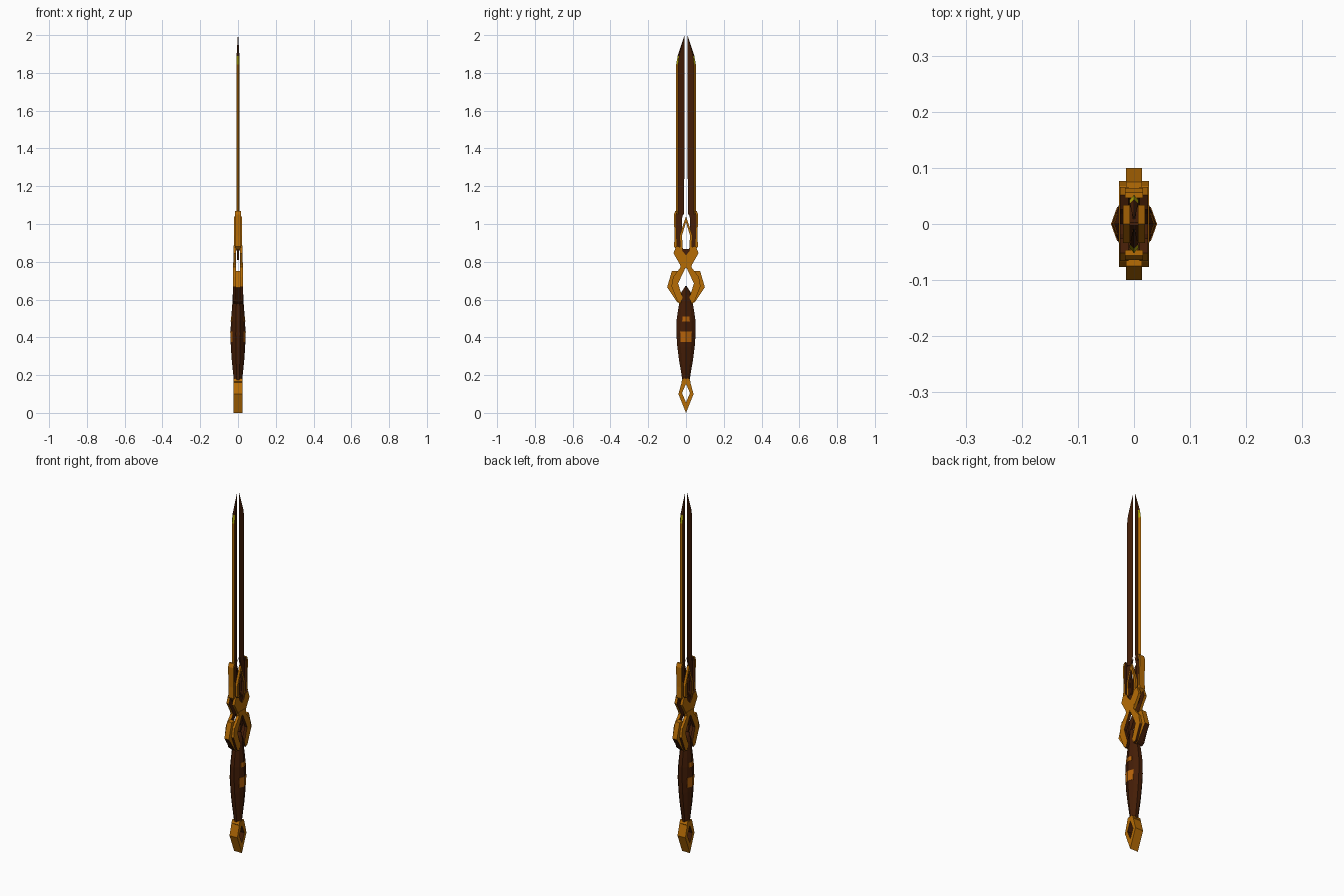
import bpy, bmesh

if "Cube" in bpy.data.objects:
    bpy.data.objects.remove(bpy.data.objects["Cube"])


def material(name, rgb):
    m = bpy.data.materials.new(name)
    m.diffuse_color = (*rgb, 1)
    m.use_nodes = True
    m.node_tree.nodes["Principled BSDF"].inputs["Base Color"].default_value = m.diffuse_color
    return m


GOLD = material("aged gold", (0.47, 0.15, 0.0015))
BROWN = material("dark brown", (0.058, 0.0125, 0.002))
ORANGE = material("copper inlay", (0.47, 0.125, 0.003))
YELLOW = material("yellow edge", (0.5, 0.42, 0.002))


def finish(bm, name, *mats):
    bmesh.ops.recalc_face_normals(bm, faces=bm.faces)
    me = bpy.data.meshes.new(name)
    bm.to_mesh(me)
    bm.free()
    for m in mats:
        me.materials.append(m)
    ob = bpy.data.objects.new(name, me)
    bpy.context.collection.objects.link(ob)
    return ob


def plate(name, pts, x1, mat, x0=None):
    """Extruded (y, z) outline, mirrored in y; also paired in x when x0 is given."""
    bm = bmesh.new()
    spans = [(-x1, x1)] if x0 is None else [(x0, x1), (-x1, -x0)]
    for a, b in spans:
        for s in (1, -1):
            lo = [bm.verts.new((a, s * y, z)) for y, z in pts]
            hi = [bm.verts.new((b, s * y, z)) for y, z in pts]
            bm.faces.new(lo)
            bm.faces.new(hi)
            for i in range(len(pts)):
                j = (i + 1) % len(pts)
                bm.faces.new((lo[i], lo[j], hi[j], hi[i]))
    return finish(bm, name, mat)


def darken_walls(ob, under=None):
    """Brown for faces turned to the inside, and for undersides below a height."""
    ob.data.materials.append(BROWN)
    for f in ob.data.polygons:
        n, c = f.normal, f.center
        if abs(n.x) < 0.5:
            inner = n.y * c.y < -1e-5
            low = under is not None and n.z < -0.2 and c.z < under
            if inner or low:
                f.material_index = 1
        elif n.x * c.x < 0:
            f.material_index = 1


def loft(name, rings, section, mat, grow=0):
    """Skin rings of (z, x radius, y radius) with a unit cross-section."""
    bm = bmesh.new()
    rows = []
    for z, a, b in rings:
        rows.append([bm.verts.new((a * u + (grow if u > 0 else -grow), b * v, z))
                     for u, v in section])
    n = len(section)
    for r, s in zip(rows, rows[1:]):
        for i in range(n):
            j = (i + 1) % n
            bm.faces.new((r[i], r[j], s[j], s[i]))
    bm.faces.new(rows[0])
    bm.faces.new(rows[-1])
    return finish(bm, name, mat)


# Pommel: open diamond
darken_walls(plate("pommel", [
    (0, 0), (0.04, 0.10), (0.018, 0.18), (0, 0.18), (0, 0.155),
    (0.021, 0.105), (0, 0.055)], 0.024, GOLD))
plate("pommel_collar", [(0, 0.15), (0.014, 0.15), (0.025, 0.165),
                        (0.016, 0.182), (0, 0.182)], 0.022, GOLD)

# Grip: faceted, swollen in the middle, pointed at the top
SECTION = [(1, 0), (0.72, 0.6), (0.3, 1), (-0.3, 1), (-0.72, 0.6),
           (-1, 0), (-0.72, -0.6), (-0.3, -1), (0.3, -1), (0.72, -0.6)]
loft("grip", [(0.165, 0.021, 0.018), (0.21, 0.026, 0.025), (0.28, 0.033, 0.037),
              (0.35, 0.038, 0.046), (0.42, 0.040, 0.051), (0.49, 0.037, 0.050),
              (0.54, 0.033, 0.043), (0.58, 0.030, 0.036), (0.625, 0.028, 0.033),
              (0.672, 0.024, 0.003)], SECTION, BROWN)

# Grip inlays on the broad faces
WIDE = [(1, 0), (0.72, 0.6), (-0.72, 0.6), (-1, 0), (-0.72, -0.6), (0.72, -0.6)]
NARROW = [(1, 0), (0.81, 0.4), (-0.81, 0.4), (-1, 0), (-0.81, -0.4), (0.81, -0.4)]
loft("lower_inlay", [(0.375, 0.0387, 0.048), (0.43, 0.0396, 0.051)], WIDE, ORANGE, 0.0015)
loft("upper_inlay", [(0.485, 0.0372, 0.050), (0.51, 0.0354, 0.047)], NARROW, ORANGE, 0.0015)

# Guard: wide core between two narrower side plates
darken_walls(plate("guard_core", [
    (0.03, 0.575), (0.05, 0.59), (0.10, 0.665), (0.075, 0.75),
    (0.045, 0.75), (0.055, 0.68), (0.02, 0.61)], 0.014, GOLD), 0.665)
darken_walls(plate("guard_side", [
    (0.028, 0.58), (0.045, 0.59), (0.077, 0.67), (0.068, 0.72),
    (0.028, 0.772), (0.034, 0.795), (0, 0.795), (0, 0.775),
    (0.042, 0.685), (0.018, 0.61)], 0.027, GOLD, 0.011), 0.665)

# Crossing arms above the guard, with a dark notch between them
darken_walls(plate("crossing_arm", [
    (0, 0.765), (0.026, 0.775), (0.066, 0.845), (0.052, 0.885),
    (0.026, 0.875), (0.018, 0.855), (0, 0.835)], 0.025, GOLD, 0.010))
plate("crossing_notch", [(0, 0.825), (0.02, 0.845), (0.022, 0.868), (0, 0.868)],
      0.018, BROWN, 0.010)

# Upper open diamond
darken_walls(plate("upper_ring", [
    (0, 1.04), (0.034, 0.94), (0.032, 0.88), (0.024, 0.86),
    (0.017, 0.87), (0.019, 0.895), (0.021, 0.94), (0, 1.01)], 0.020, GOLD, 0.007))

# Twin blades: thin diamond section, gold outer bevel, yellow near the tip
bm = bmesh.new()
for s in (1, -1):
    rows = []
    for z, inner, ridge, edge, x in [
            (1.05, 0.0095, 0.042, 0.052, 0.0085), (1.845, 0.0085, 0.042, 0.052, 0.0085),
            (1.89, 0.0085, 0.037, 0.044, 0.0075), (1.995, 0.0075, 0.0085, 0.0095, 0.001)]:
        rows.append([bm.verts.new(p) for p in (
            (0, s * inner, z), (x, s * ridge, z), (0, s * edge, z), (-x, s * ridge, z))])
    for k, (r, t) in enumerate(zip(rows, rows[1:])):
        for i in range(4):
            j = (i + 1) % 4
            f = bm.faces.new((r[i], r[j], t[j], t[i]))
            if i in (1, 2):
                f.material_index = (1, 2, 0)[k]
    bm.faces.new(rows[0])
    bm.faces.new(rows[-1])
finish(bm, "blade", BROWN, GOLD, YELLOW)

# Widened blade roots
plate("blade_root", [(0.047, 1.07), (0.06, 1.06), (0.06, 0.89), (0.03, 0.81),
                     (0.016, 0.86), (0.021, 0.90), (0.021, 1.03), (0.0095, 1.075)],
      0.004, BROWN)

# Brackets holding the blade roots
darken_walls(plate("blade_bracket", [
    (0.046, 1.07), (0.056, 1.07), (0.064, 1.05), (0.061, 0.94),
    (0.063, 0.88), (0.045, 0.86), (0.051, 0.95), (0.053, 1.045)],
    0.016, GOLD))
